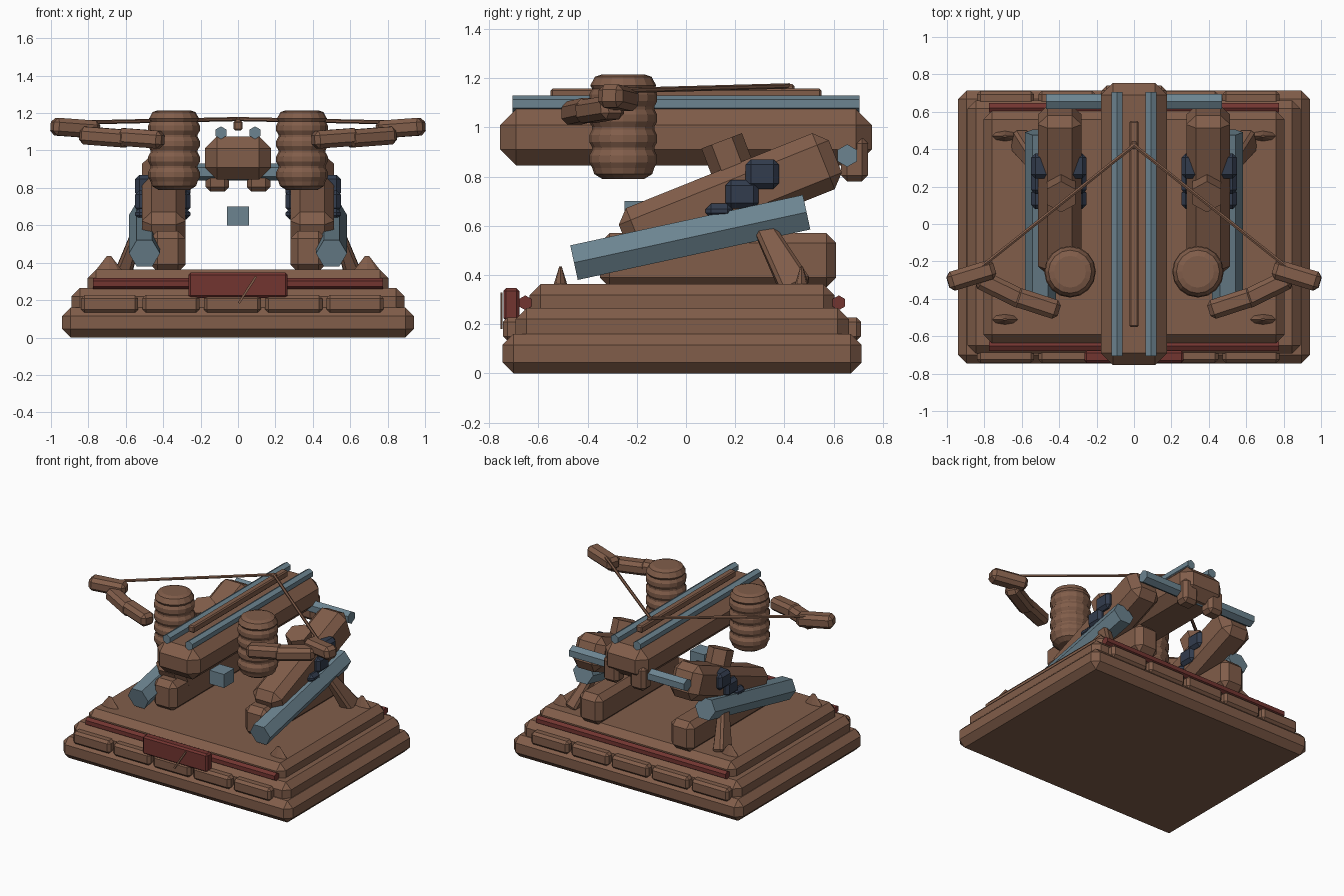
import bpy, bmesh, math
from mathutils import Vector, Matrix

cube = bpy.data.objects.get("Cube")
if cube:
    bpy.data.objects.remove(cube, do_unlink=True)


def material(name, rgb):
    m = bpy.data.materials.new(name)
    m.use_nodes = True
    m.diffuse_color = (*rgb, 1)
    m.node_tree.nodes["Principled BSDF"].inputs["Base Color"].default_value = (*rgb, 1)
    return m


WOOD = material("brown wood", (0.22, 0.11, 0.068))
STEEL = material("blue steel", (0.15, 0.23, 0.28))
RED = material("dark red", (0.17, 0.035, 0.03))
IRON = material("dark iron", (0.032, 0.045, 0.075))


def finish(name, bm, mat, matrix=None):
    bmesh.ops.recalc_face_normals(bm, faces=bm.faces)
    mesh = bpy.data.meshes.new(name)
    bm.to_mesh(mesh)
    bm.free()
    mesh.materials.append(mat)
    obj = bpy.data.objects.new(name, mesh)
    if matrix:
        obj.matrix_world = matrix
    bpy.context.collection.objects.link(obj)
    return obj


def box(name, center, size, bevel=0.0, mat=WOOD, rot=(0, 0, 0), top=1.0):
    """Chamfered box; top scales its upper end."""
    bm = bmesh.new()
    bmesh.ops.create_cube(bm, size=1)
    for v in bm.verts:
        k = top if v.co.z > 0 else 1
        v.co = Vector((v.co.x * size[0] * k, v.co.y * size[1] * k, v.co.z * size[2]))
    if bevel:
        bmesh.ops.bevel(bm, geom=bm.edges[:], offset=bevel, segments=1,
                        affect='EDGES', clamp_overlap=True)
    r = [math.radians(a) for a in rot]
    turn = (Matrix.Rotation(r[2], 4, 'Z') @ Matrix.Rotation(r[1], 4, 'Y')
            @ Matrix.Rotation(r[0], 4, 'X'))
    return finish(name, bm, mat, Matrix.Translation(center) @ turn)


def rod(name, a, b, radius, mat=WOOD, sides=6, roll=0, end=None):
    """Prism or taper from point a to point b."""
    a, b = Vector(a), Vector(b)
    bm = bmesh.new()
    bmesh.ops.create_cone(bm, cap_ends=True, segments=sides, radius1=radius,
                          radius2=radius if end is None else end, depth=(b - a).length)
    turn = (b - a).to_track_quat('Z', 'Y').to_matrix().to_4x4()
    spin = Matrix.Rotation(math.radians(roll), 4, 'Z')
    return finish(name, bm, mat, Matrix.Translation((a + b) / 2) @ turn @ spin)


def lathe(name, center, profile, sides, mat=WOOD):
    bm = bmesh.new()
    rings = []
    for r, z in profile:
        rings.append([bm.verts.new((r * math.cos(math.tau * i / sides),
                                    r * math.sin(math.tau * i / sides), z))
                      for i in range(sides)])
    for low, high in zip(rings, rings[1:]):
        for i in range(sides):
            j = (i + 1) % sides
            bm.faces.new((low[i], low[j], high[j], high[i]))
    bm.faces.new(rings[0])
    bm.faces.new(rings[-1])
    return finish(name, bm, mat, Matrix.Translation(center))


# Stepped base
MID = -0.016
box("base_lower", (0, MID, 0.08), (1.88, 1.46, 0.16), 0.045)
box("base_middle", (0, MID, 0.19), (1.78, 1.355, 0.15), 0.045)
box("base_upper", (0, MID, 0.29), (1.61, 1.24, 0.145), 0.045)

# Trim blocks and red rails along front and back
for side, word in ((-1, "front"), (1, "back")):
    for i in range(5):
        box(f"{word}_trim_block", (-0.03 + 0.328 * (i - 2), MID + side * 0.69, 0.18),
            (0.305, 0.075, 0.095), 0.018)
    y = MID + side * 0.637
    rod(f"{word}_red_rail", (-0.775, y, 0.287), (0.775, y, 0.287), 0.03, RED)

# Front plaque with a slanted mark
box("plaque", (0, -0.71, 0.28), (0.53, 0.065, 0.135), 0.012, RED)
box("plaque_mark", (0.05, -0.75, 0.255), (0.012, 0.008, 0.17), 0, WOOD, (0, 33, 0))

# Central carriage and its track
box("carriage", (0, 0, 0.96), (0.355, 1.51, 0.23), 0.065)
box("bolt_channel", (0, 0, 1.133), (0.05, 1.1, 0.05), 0.008)
box("string_nut", (0, 0.42, 1.155), (0.035, 0.04, 0.04), 0.008)
box("trigger_block", (0, -0.19, 0.65), (0.12, 0.12, 0.1), 0, STEEL)
rod("winch_bar", (-0.47, 0.655, 0.885), (0.47, 0.655, 0.885), 0.046, STEEL)

TILT = 21.9
for s, word in ((1, "left"), (-1, "right")):
    # Track rails and rear claws
    rod(f"{word}_track_rail", (s * 0.091, -0.705, 1.095), (s * 0.091, 0.705, 1.095),
        0.034, STEEL)
    box(f"{word}_rear_claw", (s * 0.11, 0.685, 0.87), (0.125, 0.11, 0.18), 0.025)

    # Corner studs on the deck
    for y in (-0.51, 0.47):
        stud = rod(f"{word}_stud", (s * 0.69, y, 0.36), (s * 0.69, y, 0.435),
                   0.07, end=0.012, sides=8)
        stud.scale = (1, 0.4, 1) if abs(stud.matrix_world[0][0]) > 0.5 else (0.4, 1, 1)

    # Sloping support frame
    box(f"{word}_support_post", (s * 0.375, 0.13, 0.46), (0.19, 0.96, 0.22), 0.04)
    box(f"{word}_support_beam", (s * 0.397, 0.18, 0.71), (0.235, 0.92, 0.245), 0.052,
        rot=(TILT, 0, 0))
    rod(f"{word}_beam_lug", (s * 0.39, 0.2, 0.8), (s * 0.39, 0.145, 0.945), 0.088)
    rod(f"{word}_side_bar", (s * 0.5, -0.455, 0.45), (s * 0.5, 0.49, 0.655), 0.083,
        STEEL, roll=30)
    for y, z, d, h in ((0.31, 0.81, 0.135, 0.12), (0.228, 0.728, 0.135, 0.115),
                       (0.135, 0.66, 0.11, 0.06)):
        box(f"{word}_iron_bracket", (s * 0.402, y, z), (0.295, d, h), 0.022, IRON)

    # Outer brace leaning onto the side bar
    box(f"{word}_brace", (s * 0.56, 0.365, 0.5), (0.09, 0.13, 0.37), 0.015,
        rot=(27, s * -19, 0), top=0.55)

    # Ribbed torsion bundle
    profile = [(0.085, 0.79), (0.118, 0.81)]
    for i in range(4):
        z = 0.835 + i * 0.083
        profile += [(0.126, z), (0.138, z + 0.022), (0.138, z + 0.05), (0.126, z + 0.072)]
    profile += [(0.134, 1.17), (0.115, 1.205), (0.085, 1.215)]
    lathe(f"{word}_torsion_bundle", (s * 0.342, -0.255, 0), profile, 16)

    # Throwing arm in three overlapping pieces
    for x, y, z, length, angle in ((0.52, -0.425, 1.065, 0.25, 18),
                                   (0.71, -0.35, 1.072, 0.28, 26),
                                   (0.87, -0.275, 1.12, 0.26, -17)):
        box(f"{word}_arm_piece", (s * x, y, z), (length, 0.105, 0.095), 0.024,
            rot=(0, s * -4, s * angle))

    # Bowstring
    rod(f"{word}_bowstring", (s * 0.83, -0.24, 1.15), (0, 0.42, 1.168), 0.011)
